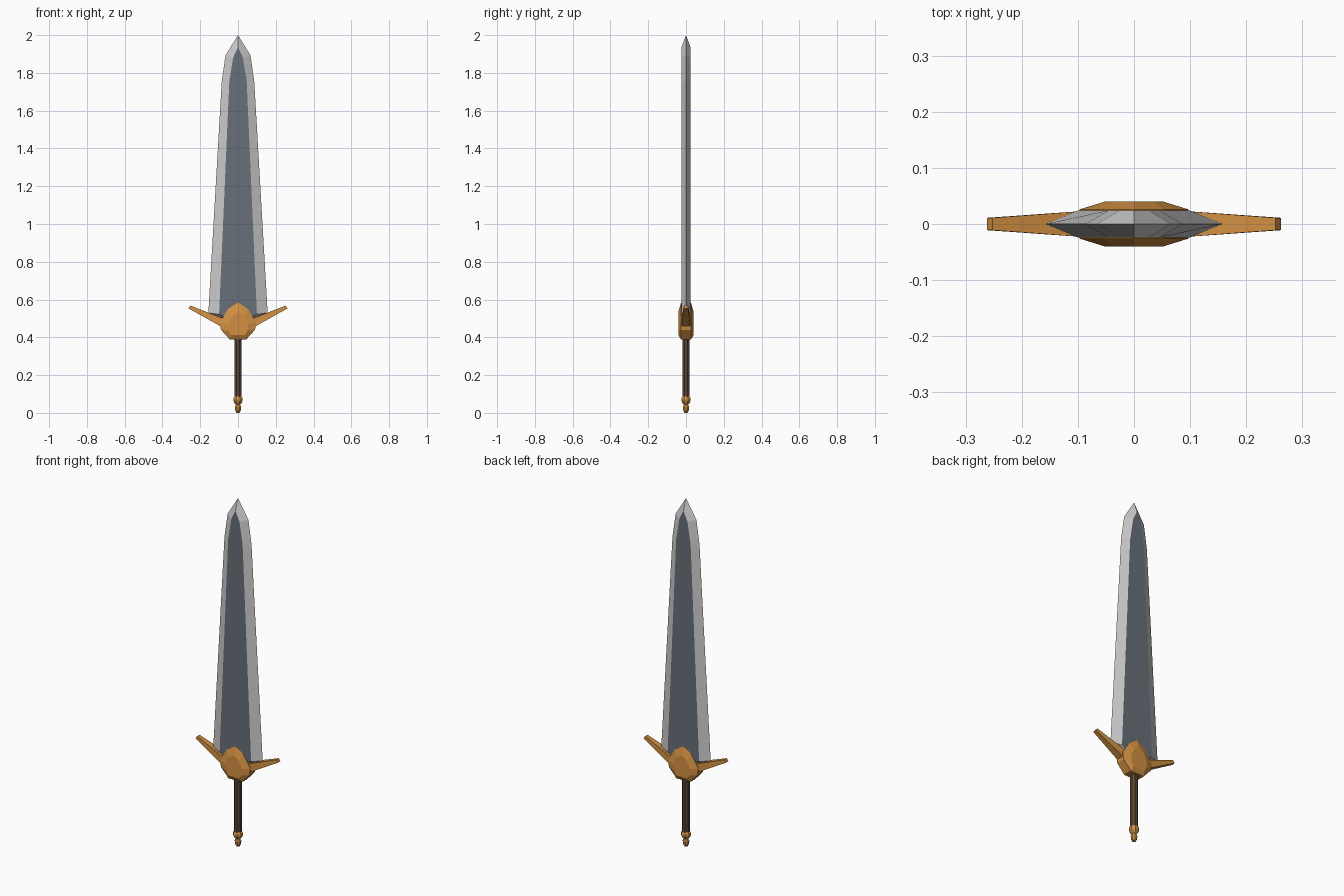
import bpy, bmesh, math

if "Cube" in bpy.data.objects:
    bpy.data.objects.remove(bpy.data.objects["Cube"])


def material(name, rgb):
    m = bpy.data.materials.new(name)
    m.diffuse_color = (*rgb, 1)
    m.use_nodes = True
    m.node_tree.nodes["Principled BSDF"].inputs["Base Color"].default_value = m.diffuse_color
    return m


silver = material("silver edge", (0.60, 0.60, 0.60))
steel = material("dark steel", (0.135, 0.163, 0.188))
gold = material("gold", (0.64, 0.28, 0.055))
brown = material("brown grip", (0.11, 0.062, 0.032))


def loft(name, rings, side_mat, cap_mat=None):
    """Join equal-length rings of points with quads and cap both ends."""
    bm = bmesh.new()
    loops = [[bm.verts.new(p) for p in r] for r in rings]
    n = len(loops[0])
    for a, b in zip(loops, loops[1:]):
        for i in range(n):
            j = (i + 1) % n
            bm.faces.new((a[i], a[j], b[j], b[i]))
    for end in (loops[0], loops[-1]):
        bm.faces.new(end).material_index = 1 if cap_mat else 0
    bmesh.ops.recalc_face_normals(bm, faces=bm.faces)
    me = bpy.data.meshes.new(name)
    bm.to_mesh(me)
    bm.free()
    for m in (side_mat, cap_mat):
        if m:
            me.materials.append(m)
    ob = bpy.data.objects.new(name, me)
    bpy.context.collection.objects.link(ob)
    return ob


def outline(half, y):
    """Mirror a right-hand profile (first and last point on x=0) at depth y."""
    pts = half + [(-x, z) for x, z in half[-2:0:-1]]
    return [(x, y, z) for x, z in pts]


def turned(name, profile, mat, sides=8):
    """Faceted round part from (radius, height) pairs."""
    turn = [2 * math.pi * (i + 0.5) / sides for i in range(sides)]
    return loft(name, [[(r * math.cos(t), r * math.sin(t), z) for t in turn]
                       for r, z in profile], mat)


# Blade: sharp silver border around flat dark faces
edge = [(0, 2.0), (0.066, 1.893), (0.086, 1.755), (0.157, 0.53), (0, 0.46)]
flat = [(0, 1.937), (0.026, 1.88), (0.046, 1.755), (0.1, 0.522), (0, 0.48)]
loft("blade", [outline(flat, -0.024), outline(edge, 0), outline(flat, 0.024)],
     silver, steel)

# Guard centre: faceted shield shape with bevelled front and back
rim = [(0, 0.585), (0.053, 0.55), (0.097, 0.48), (0.09, 0.44), (0.043, 0.388), (0, 0.388)]
face = [(0, 0.535), (0.033, 0.515), (0.052, 0.47), (0.05, 0.435), (0.035, 0.412), (0, 0.412)]
loft("guard_centre", [outline(face, -0.04), outline(rim, -0.026),
                      outline(rim, 0.026), outline(face, 0.04)], gold)

# Guard arms: tapered bars sweeping up and outward
for side, s in (("right", 1), ("left", -1)):
    root = [(0.05, 0.435), (0.05, 0.489)]
    tip = [(0.262, 0.553), (0.252, 0.568)]
    loft("guard_arm_" + side,
         [[(s * p[0][0], -y, p[0][1]), (s * p[0][0], y, p[0][1]),
           (s * p[1][0], y, p[1][1]), (s * p[1][0], -y, p[1][1])]
          for p, y in ((root, 0.026), (tip, 0.011))], gold)

# Grip and pommel
turned("grip", [(0.021, 0.07), (0.021, 0.40)], brown)
turned("pommel", [(0.008, 0.0), (0.016, 0.013), (0.018, 0.032), (0.012, 0.044),
                  (0.022, 0.054), (0.027, 0.066), (0.027, 0.077), (0.021, 0.086)], gold)
